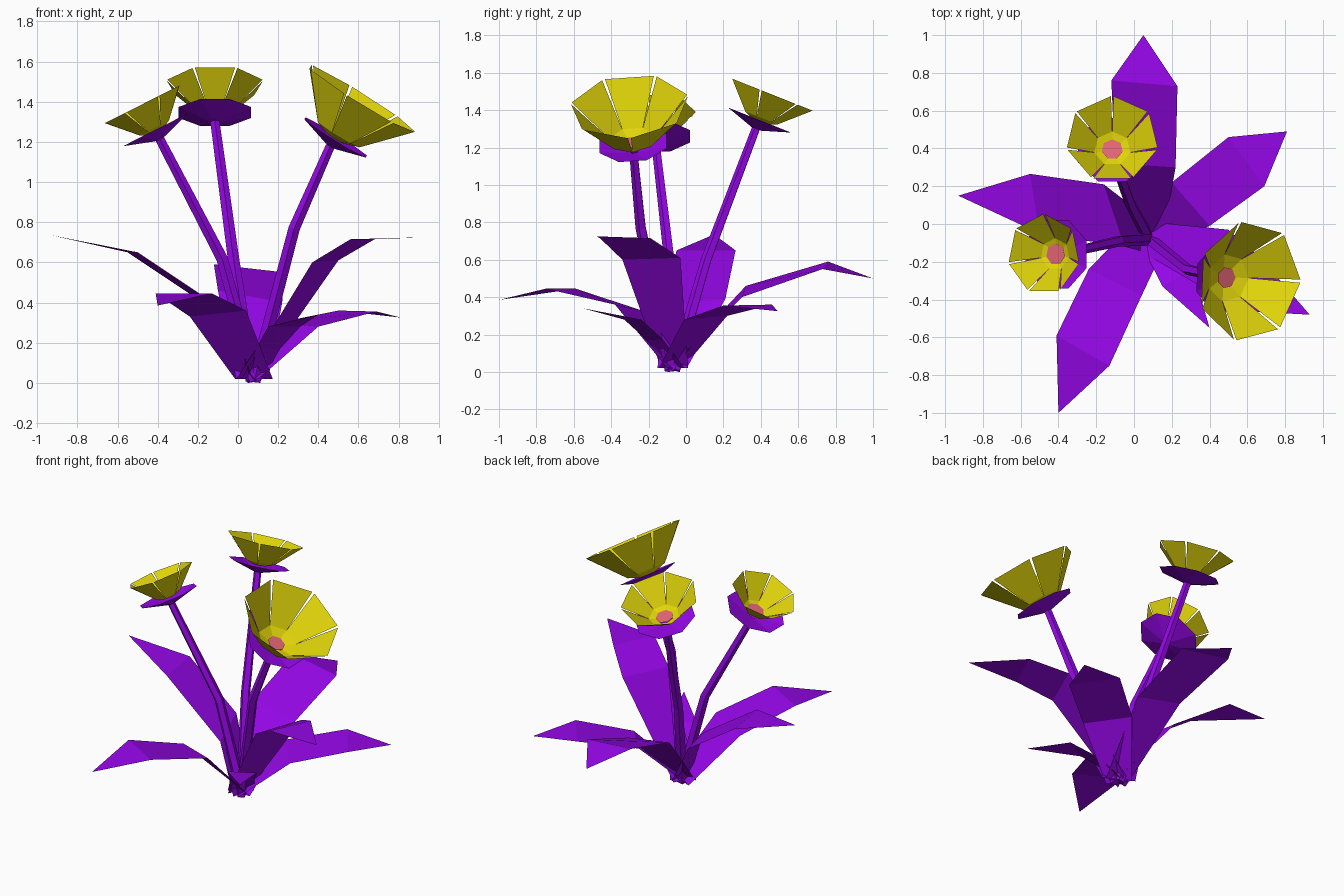
import bpy, math
from mathutils import Vector

if "Cube" in bpy.data.objects:
    bpy.data.objects.remove(bpy.data.objects["Cube"])

def material(name, rgb):
    m = bpy.data.materials.new(name)
    m.diffuse_color = (*rgb, 1)
    m.use_nodes = True
    m.node_tree.nodes["Principled BSDF"].inputs["Base Color"].default_value = m.diffuse_color
    return m

PURPLE = material("purple", (0.30, 0.002, 0.80))
YELLOW = material("yellow", (0.76, 0.67, 0.003))
PINK = material("pink", (0.75, 0.13, 0.17))
ROOT = Vector((0.07, -0.07, 0.02))

def build(name, verts, faces, mat):
    me = bpy.data.meshes.new(name)
    me.from_pydata([tuple(v) for v in verts], [], faces)
    me.materials.append(mat)
    ob = bpy.data.objects.new(name, me)
    bpy.context.collection.objects.link(ob)
    return ob

def leaf(name, left1, right1, left2, right2, tip, root_width=0.08):
    """Flat blade: narrow root, two cross rows, pointed tip."""
    d = Vector((tip[0] - ROOT.x, tip[1] - ROOT.y, 0)).normalized()
    side = Vector((-d.y, d.x, 0)) * root_width
    back = ROOT - d * 0.02
    verts = [back + side, back - side, left1, right1, left2, right2, tip]
    build(name, verts, [(0, 1, 3, 2), (2, 3, 5, 4), (4, 5, 6)], PURPLE)

def frame(axis, hint):
    axis = axis.normalized()
    u = (hint - axis * hint.dot(axis)).normalized()
    return axis, u, axis.cross(u)

def stem(name, pts, sides=5):
    """Tapered tube along three points."""
    pts = [Vector(p) for p in pts]
    radii = (0.034, 0.03, 0.024)
    verts, faces = [], []
    for i, p in enumerate(pts):
        _, u, v = frame(pts[min(i + 1, 2)] - pts[max(i - 1, 0)], Vector((0, -1, 0)))
        for k in range(sides):
            a = math.tau * k / sides
            verts.append(p + (u * math.cos(a) + v * math.sin(a)) * radii[i])
    for i in range(2):
        for k in range(sides):
            n = (k + 1) % sides
            faces.append((i * sides + k, i * sides + n, (i + 1) * sides + n, (i + 1) * sides + k))
    faces.append(tuple(range(sides))[::-1])
    build(name, verts, faces, PURPLE)

def flower(name, base, axis, scale, rise, phase):
    base = Vector(base)
    axis, u, v = frame(Vector(axis), Vector((0, -1, 0)))

    def at(r, h, a):
        a += phase
        return base + axis * h + (u * math.cos(a) + v * math.sin(a)) * r

    # shallow sepal dish
    n = 8
    ring = [(k + 0.5) * math.tau / n for k in range(n)]
    verts = [at(0.03, 0, a) for a in ring] + [at(0.195, 0.05, a) for a in ring]
    faces = [(k, (k + 1) % n, n + (k + 1) % n, n + k) for k in range(n)]
    build(name + "_sepals", verts, faces + [tuple(range(n))[::-1]], PURPLE)

    # seven petals: flat throat, then a flared trapezoid with slits between
    n, verts, faces = 7, [], []
    for k in range(n):
        c, h = k * math.tau / n, math.pi / n
        for r, z, f in ((0.05, 0.045, 1), (0.10 * scale, 0.04 + 0.025 * scale, 1),
                        (0.25 * scale, 0.04 + rise * scale, 0.94)):
            verts += [at(r, z, c - h * f), at(r, z, c + h * f)]
        b = k * 6
        faces += [(b, b + 1, b + 3, b + 2), (b + 2, b + 3, b + 5, b + 4)]
    build(name + "_petals", verts, faces, YELLOW)

    # pink centre
    verts = [at(0.057, 0.055, (k + 0.5) * math.tau / n) for k in range(n)]
    build(name + "_centre", verts, [tuple(range(n))], PINK)

# leaves: left/right of the lower row, left/right of the upper row, tip
leaf("back_leaf", (-.10, .32, .46), (.22, .30, .40), (-.12, .76, .59), (.23, .73, .55), (.05, 1.0, .50))
leaf("back_right_leaf", (.20, .22, .30), (.40, -.01, .28), (.50, .46, .36), (.69, .20, .355), (.81, .49, .325))
leaf("left_leaf", (-.05, -.12, .35), (-.16, .21, .39), (-.50, -.05, .65), (-.55, .265, .65), (-.93, .15, .735))
leaf("front_leaf", (.04, -.38, .36), (-.24, -.24, .33), (-.13, -.75, .445), (-.41, -.59, .445), (-.40, -1.0, .385), 0.105)
leaf("right_leaf", (.50, -.03, .61), (.37, -.34, .60), (.68, -.19, .715), (.56, -.46, .715), (.93, -.48, .725))
leaf("small_front_leaf", (.21, -.12, .17), (.09, -.21, .17), (.31, -.24, .28), (.15, -.33, .28), (.40, -.55, .34))

# stems and flower heads: three stem points, head axis, petal scale, petal rise, turn
heads = {
    "left_flower": ((.09, -.08, .01), (-.08, -.09, .62), (-.39, -.16, 1.215), (-.45, 0, .89), 0.85, 0.18, 0),
    "back_flower": ((.07, -.06, .01), (-.02, .11, .60), (-.115, .375, 1.30), (0, .37, .93), 0.98, 0.165, 0),
    "right_flower": ((.08, -.08, .01), (.28, -.24, .77), (.46, -.28, 1.18), (.53, -.08, .85), 1.28, 0.19, -math.pi / 2),
}
for name, (p0, p1, p2, axis, scale, rise, phase) in heads.items():
    stem(name + "_stem", (p0, p1, p2))
    flower(name, p2, axis, scale, rise, phase)
